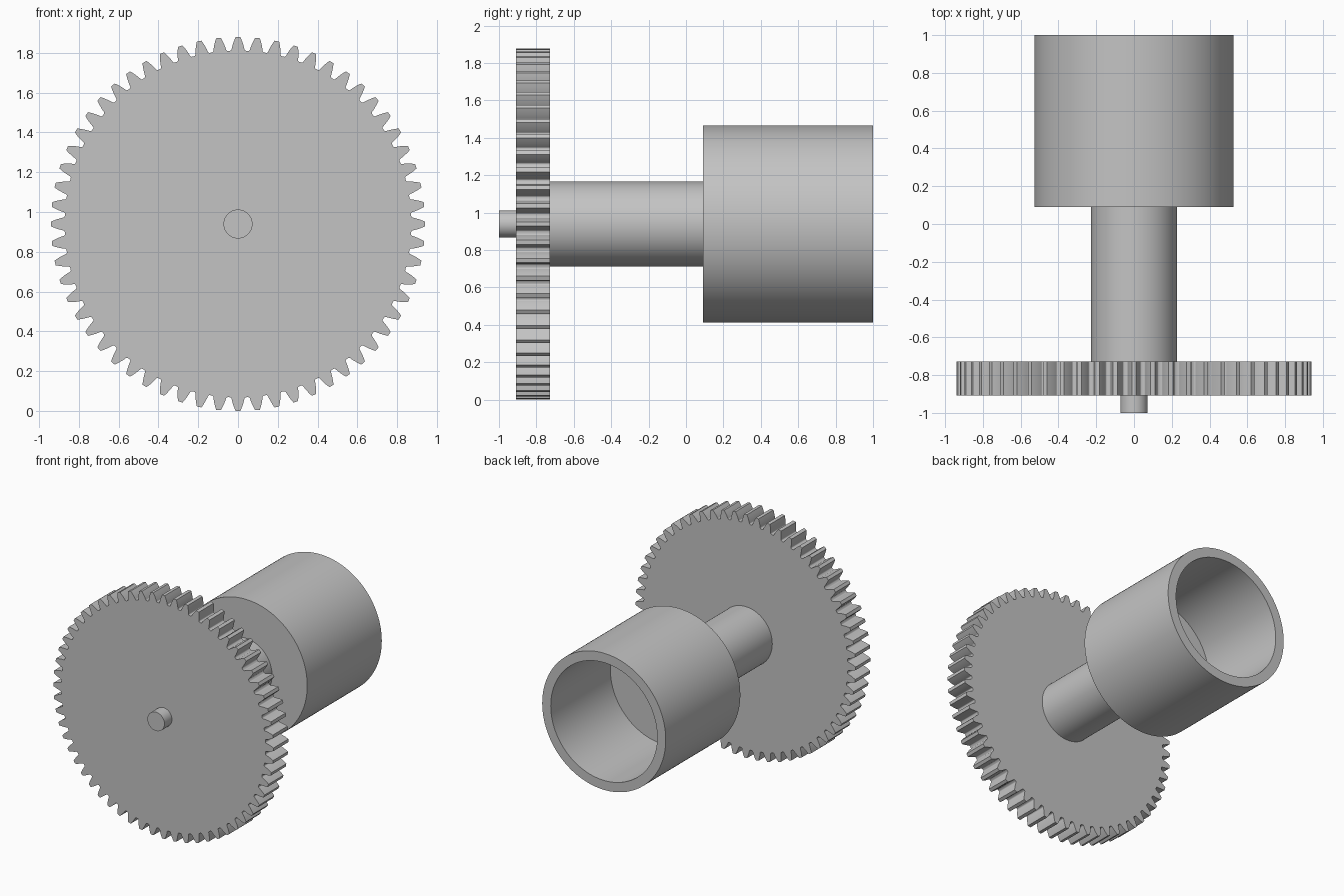
import bpy, bmesh, math

cube = bpy.data.objects.get("Cube")
if cube:
    bpy.data.objects.remove(cube, do_unlink=True)

U = 1 / 11                 # design unit: the whole part is 22 units long
TEETH = 60
PITCH_R = 10 * U
MODULE = 2 * PITCH_R / TEETH
TIP_R = PITCH_R + MODULE
ROOT_R = PITCH_R - 1.25 * MODULE
AXIS_Z = TIP_R
SEGMENTS = 128

grey = bpy.data.materials.new("plain grey")
grey.use_nodes = True
grey.diffuse_color = (0.55, 0.55, 0.55, 1)
grey.node_tree.nodes["Principled BSDF"].inputs["Base Color"].default_value = (0.55, 0.55, 0.55, 1)


def finish(name, bm, angle):
    bmesh.ops.recalc_face_normals(bm, faces=bm.faces)
    mesh = bpy.data.meshes.new(name)
    bm.to_mesh(mesh)
    bm.free()
    mesh.materials.append(grey)
    obj = bpy.data.objects.new(name, mesh)
    obj.location.z = AXIS_Z
    bpy.context.collection.objects.link(obj)
    bpy.ops.object.select_all(action='DESELECT')
    obj.select_set(True)
    bpy.context.view_layer.objects.active = obj
    bpy.ops.object.shade_smooth_by_angle(angle=math.radians(angle))
    return obj


def turned(name, profile):
    """Revolve (radius, y) points about the y axis and cap both ends."""
    bm = bmesh.new()
    rings = []
    for r, y in profile:
        rings.append([bm.verts.new((r * math.cos(a), y, r * math.sin(a)))
                      for a in (math.tau * i / SEGMENTS for i in range(SEGMENTS))])
    for a, b in zip(rings, rings[1:]):
        for i in range(SEGMENTS):
            j = (i + 1) % SEGMENTS
            bm.faces.new((a[i], a[j], b[j], b[i]))
    bm.faces.new(rings[0])
    bm.faces.new(rings[-1])
    return finish(name, bm, 30)


def involute(angle):
    return math.tan(angle) - angle


def half_tooth_angle(r):
    pressure = math.radians(20)
    base_r = PITCH_R * math.cos(pressure)
    return math.pi / (2 * TEETH) + involute(pressure) - involute(math.acos(base_r / r))


def gear(name, front, back):
    """Spur gear with involute flanks and small root fillets."""
    step = math.tau / TEETH
    fillet = 0.3 * MODULE
    flank = [ROOT_R + fillet + (TIP_R - ROOT_R - fillet) * k / 5 for k in range(6)]
    side = [(r, half_tooth_angle(r)) for r in flank]
    # quarter-round fillet from the flank down to the root circle
    start = side[0][1]
    arc = []
    for k in range(4):
        t = math.pi / 2 * k / 4
        arc.append((ROOT_R + fillet * (1 - math.cos(t)),
                    start + fillet / ROOT_R * (1 - math.sin(t))))
    side = arc + side
    outline = []
    for n in range(TEETH):
        centre = math.pi / 2 + n * step
        outline += [(r, centre - a) for r, a in side]
        outline += [(r, centre + a) for r, a in reversed(side)]
    bm = bmesh.new()
    verts = [bm.verts.new((r * math.cos(a), front, r * math.sin(a))) for r, a in outline]
    face = bm.faces.new(verts)
    extruded = bmesh.ops.extrude_face_region(bm, geom=[face], use_keep_orig=True)
    moved = [v for v in extruded["geom"] if isinstance(v, bmesh.types.BMVert)]
    bmesh.ops.translate(bm, verts=moved, vec=(0, back - front, 0))
    return finish(name, bm, 30)


# Front pin, gear wheel and shaft
turned("front_pin", [(0.8 * U, -11 * U), (0.8 * U, -10 * U)])
gear("gear_wheel", -10 * U, -8 * U)
turned("shaft", [(2.5 * U, -8 * U), (2.5 * U, U)])

# Hollow cup, open to the back
turned("rear_cup", [(5.8 * U, U), (5.8 * U, 11 * U), (5 * U, 11 * U), (5 * U, 3 * U)])
